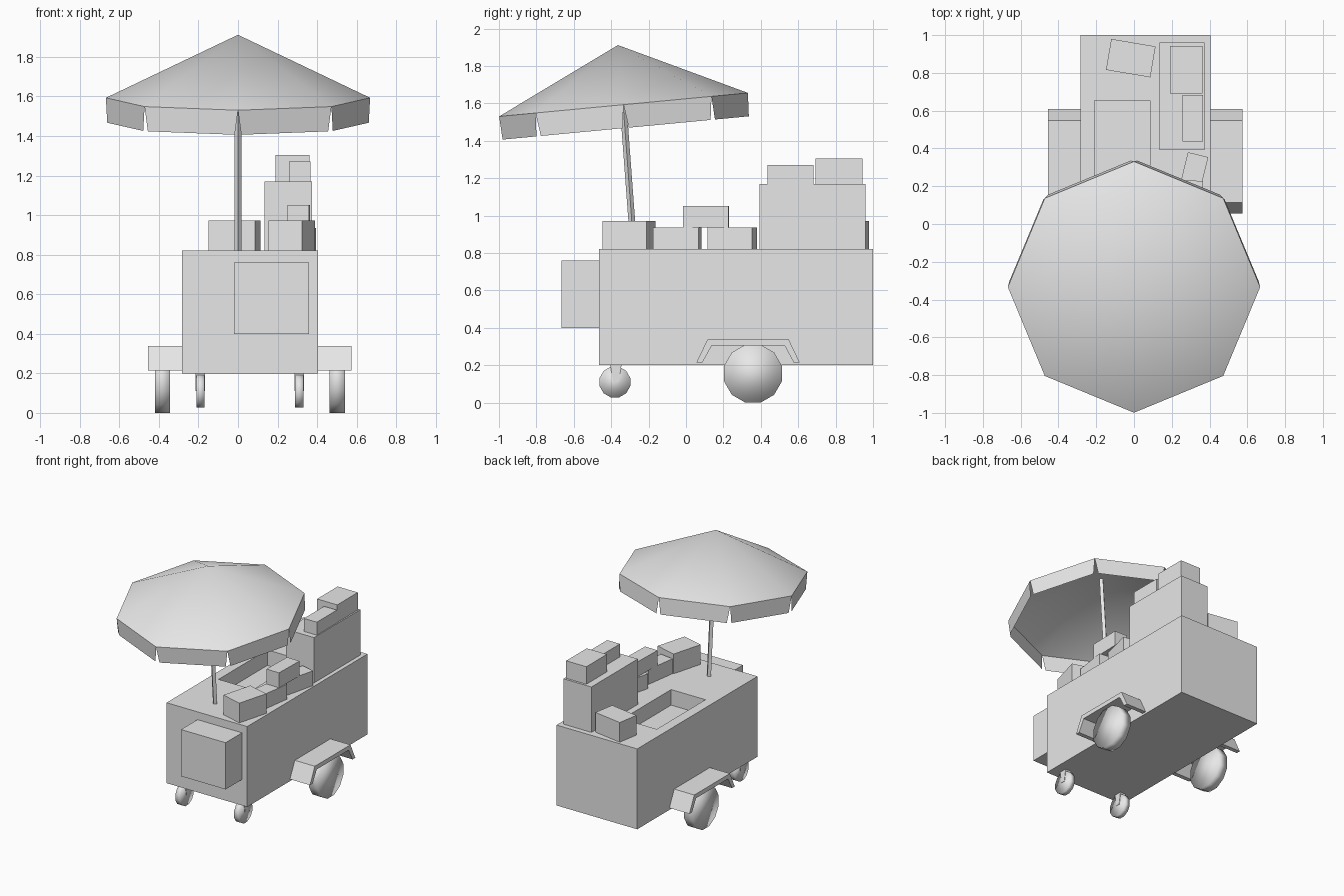
import bpy, bmesh, math
from mathutils import Matrix, Vector

cube = bpy.data.objects.get("Cube")
if cube:
    bpy.data.objects.remove(cube, do_unlink=True)

grey = bpy.data.materials.new("plain_grey")
grey.use_nodes = True
GREY = (0.8, 0.8, 0.8, 1)
grey.diffuse_color = GREY
grey.node_tree.nodes["Principled BSDF"].inputs["Base Color"].default_value = GREY

MID = 0.06       # cart centre line
DECK = 0.82      # counter height


def finish(name, bm, smooth=False):
    mesh = bpy.data.meshes.new(name)
    for f in bm.faces:
        f.smooth = smooth
    bm.to_mesh(mesh)
    bm.free()
    mesh.materials.append(grey)
    obj = bpy.data.objects.new(name, mesh)
    bpy.context.collection.objects.link(obj)
    return obj


def box_mesh(lo, hi):
    bm = bmesh.new()
    lo, hi = Vector(lo), Vector(hi)
    size = Matrix.Diagonal((*(hi - lo), 1))
    bmesh.ops.create_cube(bm, size=1, matrix=Matrix.Translation((lo + hi) / 2) @ size)
    return bm


def box(name, lo, hi):
    return finish(name, box_mesh(lo, hi))


def turned_box(name, x, y, z, size, degrees):
    """Box standing on height z, turned about the vertical."""
    w, d, h = size
    obj = box(name, (-w / 2, -d / 2, 0), (w / 2, d / 2, h))
    obj.location = (x, y, z)
    obj.rotation_euler.z = math.radians(degrees)


def prism(name, profile, x0, x1):
    """Extrude a (y, z) outline along x."""
    bm = bmesh.new()
    face = bm.faces.new([bm.verts.new((x0, y, z)) for y, z in profile])
    out = bmesh.ops.extrude_face_region(bm, geom=[face])["geom"]
    moved = [v for v in out if isinstance(v, bmesh.types.BMVert)]
    bmesh.ops.translate(bm, verts=moved, vec=(x1 - x0, 0, 0))
    bmesh.ops.recalc_face_normals(bm, faces=bm.faces)
    return finish(name, bm)


def wheel(name, x, y, z, radius, width):
    bm = bmesh.new()
    turn = Matrix.Rotation(math.pi / 2, 4, 'Y') @ Matrix.Rotation(math.pi / 12, 4, 'Z')
    bmesh.ops.create_cone(bm, cap_ends=True, segments=12, radius1=radius, radius2=radius,
                          depth=width, matrix=Matrix.Translation((x, y, z)) @ turn)
    finish(name, bm, True)


# Cart body with a sunken basin in the counter
bm = box_mesh((MID - 0.344, -0.465, 0.2), (MID + 0.344, 1.0, DECK))
top = max(bm.faces, key=lambda f: f.calc_center_median().z)
bmesh.ops.inset_individual(bm, faces=[top], thickness=0.1)
centre = top.calc_center_median()
for v in top.verts:
    v.co.x = -0.208 if v.co.x < centre.x else 0.085
    v.co.y = 0.06 if v.co.y < centre.y else 0.654
bm.normal_update()
bmesh.ops.inset_individual(bm, faces=[top], thickness=0, depth=-0.12)
finish("cart_body", bm)

box("front_locker", (-0.02, -0.665, 0.4), (0.36, -0.465, 0.76))

# Tall cabinet and the boxes on it
box("tall_cabinet", (0.135, 0.393, DECK), (0.373, 0.96, 1.17))
box("large_top_box", (0.19, 0.692, 1.17), (0.362, 0.943, 1.305))
box("small_top_box", (0.257, 0.437, 1.17), (0.366, 0.682, 1.27))

# Loose boxes on the counter
turned_box("rear_box", -0.017, 0.878, DECK, (0.238, 0.166, 0.152), -9.6)
turned_box("front_box", 0.272, -0.305, DECK, (0.245, 0.175, 0.152), 74.7)
turned_box("small_box_front", 0.3, -0.047, DECK, (0.111, 0.247, 0.115), -8.3)
turned_box("small_box_rear", 0.31, 0.247, DECK, (0.111, 0.247, 0.115), -13.7)
turned_box("stacked_box", 0.308, 0.108, DECK + 0.115, (0.108, 0.243, 0.115), -1.5)

# Wheels, mudguards and casters on both sides
guard = [(0.056, 0.215), (0.115, 0.338), (0.549, 0.338), (0.608, 0.215),
         (0.576, 0.215), (0.527, 0.305), (0.138, 0.305), (0.088, 0.215)]
fork = [(-0.405, 0.2), (-0.345, 0.2), (-0.36, 0.11), (-0.39, 0.11)]
for side, label in ((1, "left"), (-1, "right")):
    wheel(label + "_wheel", MID + side * 0.442, 0.358, 0.155, 0.16, 0.077)
    prism(label + "_mudguard", guard, MID + side * 0.344, MID + side * 0.515)
    cx = MID + side * 0.25
    wheel(label + "_caster_wheel", cx, -0.38, 0.11, 0.085, 0.042)
    prism(label + "_caster_fork", fork, cx - 0.024, cx + 0.024)

# Leaning parasol pole
foot, tip = Vector((0, -0.278, 0.81)), Vector((0, -0.356, 1.86))
bm = bmesh.new()
lean = (tip - foot).to_track_quat('Z', 'X').to_matrix().to_4x4()
bmesh.ops.create_cone(bm, cap_ends=True, segments=4, radius1=0.018, radius2=0.018,
                      depth=(tip - foot).length,
                      matrix=Matrix.Translation((foot + tip) / 2) @ lean)
finish("parasol_pole", bm)

# Tilted eight-sided canopy, open below
SIDES, RADIUS = 8, 0.668
TILT = Matrix.Translation((0, -0.334, 1.593)) @ Matrix.Rotation(math.radians(5.4), 4, 'X')
rim = [Vector((RADIUS * math.cos(i * math.tau / SIDES),
               RADIUS * math.sin(i * math.tau / SIDES), 0)) for i in range(SIDES)]
bm = bmesh.new()
apex = bm.verts.new((0, 0, 0.32))
ring = [bm.verts.new(p) for p in rim]
for i in range(SIDES):
    bm.faces.new((ring[i], ring[(i + 1) % SIDES], apex))
bm.transform(TILT)
finish("parasol_canopy", bm, True)

# Hanging flaps, narrower at the lower edge
bm = bmesh.new()
drop = Vector((0, 0, -0.125))
for i in range(SIDES):
    a, b = rim[i], rim[(i + 1) % SIDES]
    low_a, low_b = a.lerp(b, 0.035) + drop, b.lerp(a, 0.035) + drop
    bm.faces.new([bm.verts.new(p) for p in (a, low_a, low_b, b)])
bm.transform(TILT)
finish("parasol_flaps", bm)
